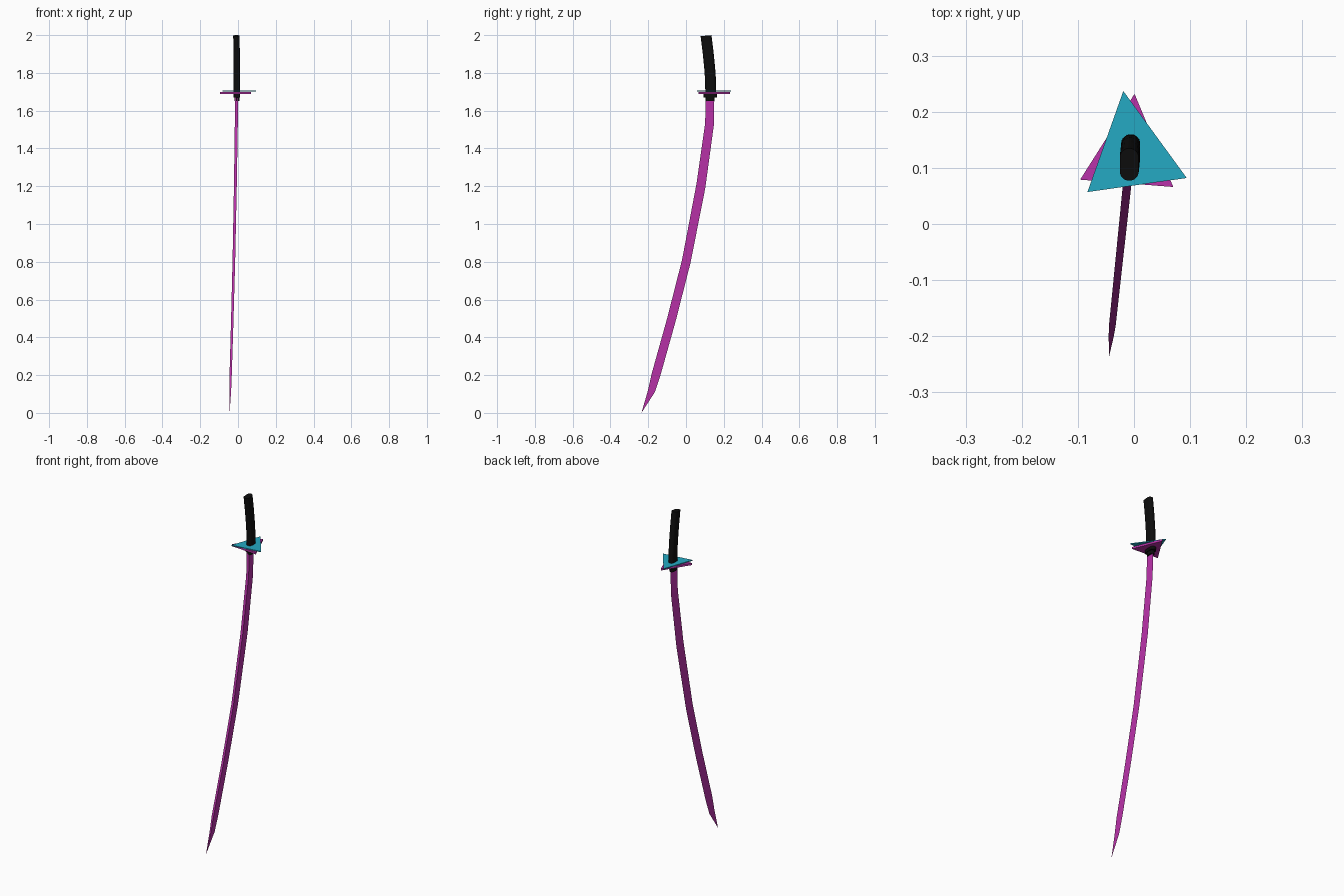
import bpy, bmesh, math

if "Cube" in bpy.data.objects:
    bpy.data.objects.remove(bpy.data.objects["Cube"])


def material(name, rgb):
    m = bpy.data.materials.new(name)
    m.diffuse_color = (*rgb, 1.0)
    m.use_nodes = True
    m.node_tree.nodes["Principled BSDF"].inputs["Base Color"].default_value = m.diffuse_color
    return m


MAGENTA = material("magenta", (0.49, 0.032, 0.40))
CYAN = material("cyan", (0.018, 0.40, 0.55))
BLACK = material("black", (0.004, 0.004, 0.004))


def loft(name, rings, mat):
    """Skin a list of equal-length rings and cap both ends."""
    bm = bmesh.new()
    rows = [[bm.verts.new(p) for p in ring] for ring in rings]
    n = len(rows[0])
    for a, b in zip(rows, rows[1:]):
        for i in range(n):
            j = (i + 1) % n
            bm.faces.new((a[i], a[j], b[j], b[i]))
    bm.faces.new(rows[0])
    bm.faces.new(rows[-1])
    bmesh.ops.remove_doubles(bm, verts=bm.verts, dist=0.0001)
    bmesh.ops.recalc_face_normals(bm, faces=bm.faces)
    mesh = bpy.data.meshes.new(name)
    bm.to_mesh(mesh)
    bm.free()
    mesh.materials.append(mat)
    ob = bpy.data.objects.new(name, mesh)
    bpy.context.collection.objects.link(ob)
    return ob


def lean_x(y):
    """The blade lies in an upright plane turned slightly about z."""
    return -0.007 + 0.105 * (y - 0.12)


def oval(y, z, half_x, half_y, tilt=0.0, n=24):
    """Rounded-slot ring: two half circles joined by straight sides."""
    ring = []
    for i in range(n):
        a = 2 * math.pi * (i + 0.5) / n
        dx = half_x * math.cos(a)
        dy = half_x * math.sin(a) + math.copysign(half_y - half_x, math.sin(a))
        ring.append((lean_x(y) + dx, y + dy, z + dy * tilt))
    return ring


# Blade: wedge section, flat spine towards -y, sharp edge towards +y
# (spine y, spine z, edge y, edge z, half thickness of spine)
stations = [
    (0.105, 1.67, 0.150, 1.67, 0.008),
    (0.101, 1.53, 0.147, 1.52, 0.008),
    (0.055, 1.21, 0.102, 1.19, 0.0075),
    (-0.021, 0.81, 0.024, 0.795, 0.007),
    (-0.100, 0.50, -0.055, 0.485, 0.0065),
    (-0.181, 0.21, -0.135, 0.20, 0.006),
    (-0.201, 0.12, -0.165, 0.11, 0.0045),
    (-0.236, 0.00, -0.236, 0.00, 0.0),
]
loft("blade", [[(lean_x(sy) - t, sy, sz), (lean_x(sy) + t, sy, sz),
                (lean_x(ey), ey, ez)] for sy, sz, ey, ez, t in stations], MAGENTA)

# Handle: slightly curved rounded grip
grip = [(0.131, 1.70), (0.130, 1.76), (0.125, 1.83), (0.117, 1.91), (0.106, 1.997)]
loft("handle", [oval(y, z, 0.017, 0.029, 0.09 * i / 4)
                for i, (y, z) in enumerate(grip)], BLACK)

# Collars below the guard
loft("upper_collar", [oval(0.128, z, 0.017, 0.036) for z in (1.67, 1.692)], BLACK)
loft("lower_collar", [oval(0.128, z, 0.013, 0.024) for z in (1.65, 1.672)], BLACK)


# Guard: two stacked triangular plates turned against each other
def plate(name, corners, z0, z1, mat):
    loft(name, [[(x, y, z) for x, y in corners] for z in (z0, z1)], mat)


plate("lower_guard", [(0.001, 0.232), (-0.096, 0.079), (0.070, 0.066)], 1.688, 1.699, MAGENTA)
plate("upper_guard", [(-0.019, 0.237), (-0.083, 0.057), (0.094, 0.082)], 1.701, 1.706, CYAN)
